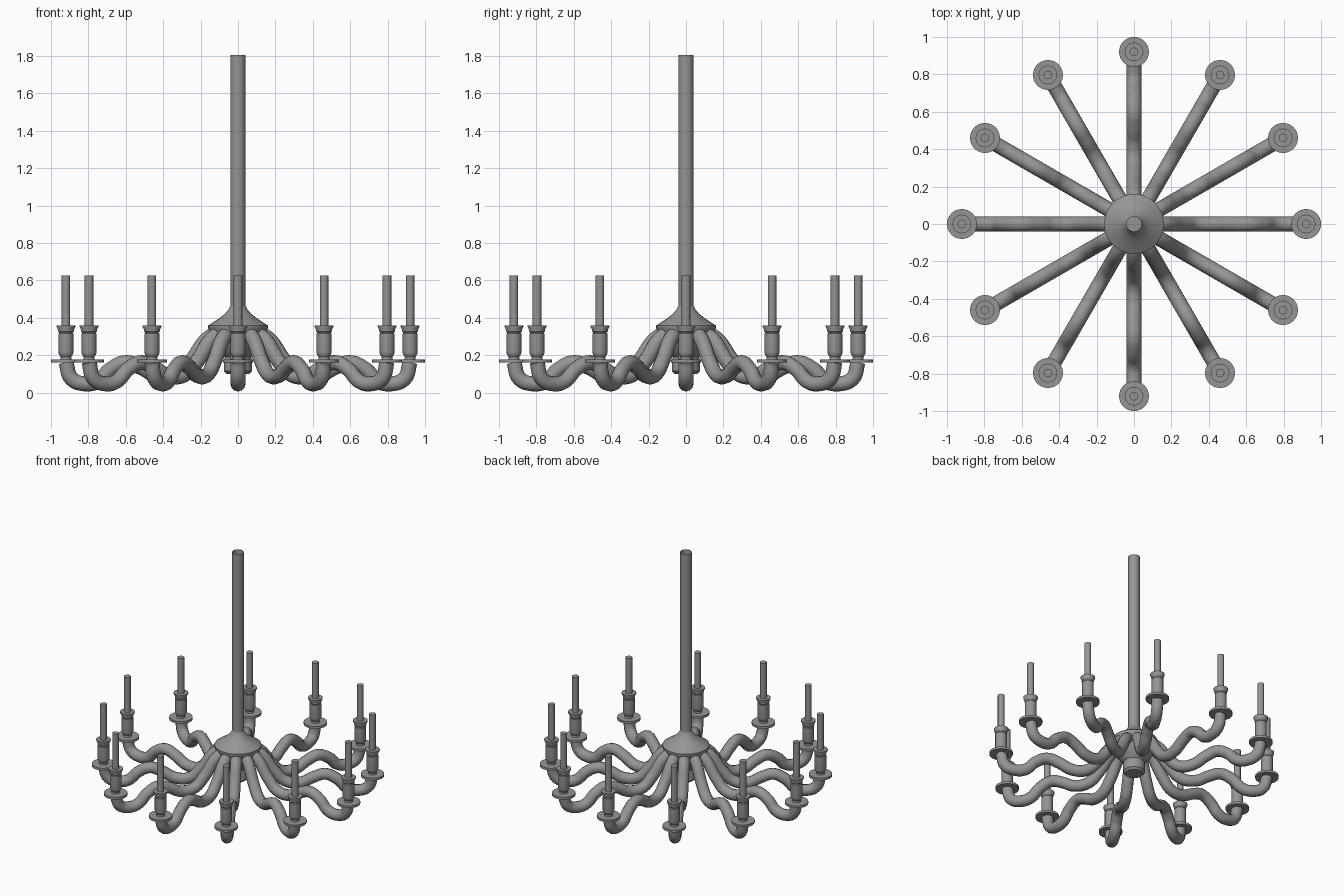
import bpy, math

if "Cube" in bpy.data.objects:
    bpy.data.objects.remove(bpy.data.objects["Cube"], do_unlink=True)

metal = bpy.data.materials.new("grey metal")
metal.use_nodes = True
GREY = (0.3, 0.3, 0.3, 1)
metal.diffuse_color = GREY
metal.node_tree.nodes["Principled BSDF"].inputs["Base Color"].default_value = GREY


def select(obj):
    bpy.ops.object.select_all(action='DESELECT')
    obj.select_set(True)
    bpy.context.view_layer.objects.active = obj


def lathe(name, profile, sides=32):
    """Spin a (radius, height) profile round the z axis."""
    verts, rings, faces = [], [], []
    for r, z in profile:
        count = 1 if r == 0 else sides
        rings.append([len(verts) + i for i in range(count)])
        verts += [(r * math.cos(math.tau * i / sides),
                   r * math.sin(math.tau * i / sides), z) for i in range(count)]
    for a, b in zip(rings, rings[1:]):
        for i in range(sides):
            j = (i + 1) % sides
            quad = [a[i % len(a)], a[j % len(a)], b[j % len(b)], b[i % len(b)]]
            faces.append(list(dict.fromkeys(quad)))
    mesh = bpy.data.meshes.new(name)
    mesh.from_pydata(verts, [], faces)
    mesh.materials.append(metal)
    obj = bpy.data.objects.new(name, mesh)
    bpy.context.collection.objects.link(obj)
    select(obj)
    bpy.ops.object.shade_smooth_by_angle(angle=math.radians(35))
    return obj


def tube(name, path, radius):
    """Round tube along a smooth path in the xz plane."""
    curve = bpy.data.curves.new(name, 'CURVE')
    curve.dimensions = '3D'
    curve.bevel_depth = radius
    curve.bevel_resolution = 4
    curve.resolution_u = 8
    curve.use_fill_caps = True
    spline = curve.splines.new('BEZIER')
    spline.bezier_points.add(len(path) - 1)
    for point, (x, z) in zip(spline.bezier_points, path):
        point.co = (x, 0, z)
        point.handle_left_type = point.handle_right_type = 'AUTO'
    curve.materials.append(metal)
    obj = bpy.data.objects.new(name, curve)
    bpy.context.collection.objects.link(obj)
    select(obj)
    bpy.ops.object.convert(target='MESH')
    obj = bpy.context.object
    bpy.ops.object.shade_smooth_by_angle(angle=math.radians(50))
    return obj


# Central rod, open at the top
lathe("rod", [(0.04, 0.42), (0.04, 1.805)])

# Hub: flared dome above, bowl and knob below
lathe("hub", [(0, 0.10), (0.06, 0.10), (0.075, 0.115), (0.075, 0.17),
              (0.07, 0.19), (0.085, 0.205), (0.12, 0.245), (0.145, 0.29),
              (0.155, 0.335), (0.16, 0.345), (0.16, 0.358), (0.14, 0.372),
              (0.10, 0.398), (0.07, 0.422), (0.05, 0.445), (0.04, 0.465)])

# One arm with its candle holder
REACH = 0.92
arm = tube("arm", [(0.09, 0.325), (0.16, 0.29), (0.25, 0.17), (0.33, 0.095),
                   (0.43, 0.09), (0.52, 0.135), (0.60, 0.16), (0.68, 0.125),
                   (0.75, 0.06), (0.82, 0.047), (0.89, 0.075),
                   (REACH, 0.165)], 0.04)
pan = lathe("drip_pan", [(0, 0.16), (0.08, 0.16), (0.08, 0.177), (0, 0.177)])
cup = lathe("candle_cup", [(0.03, 0.175), (0.028, 0.19), (0.038, 0.205),
                           (0.04, 0.215), (0.04, 0.315), (0.036, 0.32),
                           (0.042, 0.328), (0.042, 0.335), (0.05, 0.352),
                           (0.05, 0.36), (0, 0.36)], 24)
candle = lathe("candle", [(0.023, 0.35), (0.023, 0.625), (0, 0.625)], 20)

# Repeat round the hub
ARMS = 12
for n in range(ARMS):
    angle = math.tau * n / ARMS
    for part in (arm, pan, cup, candle):
        obj = part
        if n:
            obj = part.copy()
            obj.name = f"{part.name}_{n + 1}"
            bpy.context.collection.objects.link(obj)
        obj.rotation_euler.z = angle
        if part is not arm:
            obj.location = (REACH * math.cos(angle), REACH * math.sin(angle), 0)
